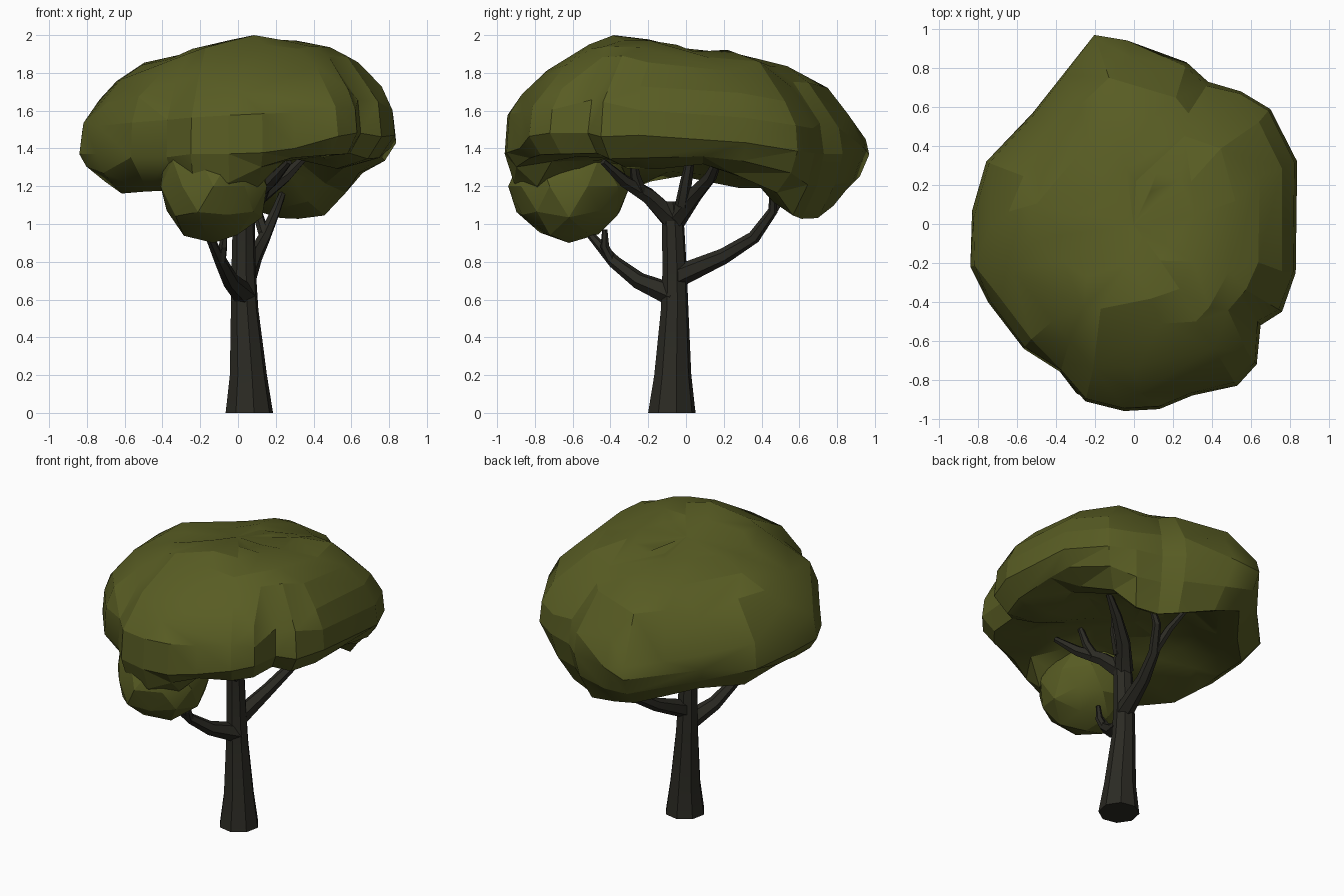
import bpy, bmesh, math, random
from mathutils import Vector, noise

if "Cube" in bpy.data.objects:
    bpy.data.objects.remove(bpy.data.objects["Cube"])

random.seed(4)


def material(name, rgb):
    m = bpy.data.materials.new(name)
    m.diffuse_color = (*rgb, 1)
    m.use_nodes = True
    m.node_tree.nodes["Principled BSDF"].inputs["Base Color"].default_value = m.diffuse_color
    return m


LEAF = material("olive leaf", (0.098, 0.108, 0.017))
BARK = material("dark bark", (0.024, 0.023, 0.017))


def finish(bm, name, mat, angle):
    bmesh.ops.recalc_face_normals(bm, faces=bm.faces)
    me = bpy.data.meshes.new(name)
    bm.to_mesh(me)
    bm.free()
    ob = bpy.data.objects.new(name, me)
    bpy.context.collection.objects.link(ob)
    me.materials.append(mat)
    bpy.ops.object.select_all(action='DESELECT')
    ob.select_set(True)
    bpy.context.view_layer.objects.active = ob
    bpy.ops.object.shade_smooth_by_angle(angle=math.radians(angle))
    return ob


def bridge(bm, rings):
    for a, b in zip(rings, rings[1:]):
        n = len(a)
        for i in range(n):
            j = (i + 1) % n
            bm.faces.new((a[i], a[j], b[j], b[i]))


def limb(name, path, sides=6):
    """Tapered tube through (x, y, z, radius) points."""
    bm = bmesh.new()
    pts = [Vector(p[:3]) for p in path]
    rings = []
    for i, p in enumerate(pts):
        d = (pts[min(i + 1, len(pts) - 1)] - pts[max(i - 1, 0)]).normalized()
        if name == "trunk":
            d = Vector((0, 0, 1))
        u = d.cross(Vector((0.2, 1, 0.1))).normalized()
        v = d.cross(u)
        rings.append([bm.verts.new(p + path[i][3] * (math.cos(t) * u + math.sin(t) * v))
                      for t in (math.tau * (k + .5) / sides for k in range(sides))])
    bridge(bm, rings)
    bm.faces.new(rings[0])
    bm.faces.new(rings[-1])
    return finish(bm, name, BARK, 25)


# trunk and branches
limb("trunk", [(.06, -.075, 0, .128), (.055, -.07, .2, .1), (.035, -.06, .55, .074),
               (.03, -.06, .75, .066), (.03, -.068, .98, .06), (.035, -.08, 1.12, .055)], 8)
BRANCHES = {
    "front_branch": [(.04, -.06, .62, .065), (-.04, -.25, .7, .045), (-.09, -.38, .8, .034),
                     (-.17, -.53, .97, .018)],
    "front_twig": [(-.09, -.39, .8, .026), (-.08, -.43, .88, .024), (-.07, -.43, .97, .014)],
    "back_branch": [(.04, -.05, .72, .06), (.09, .2, .83, .042), (.14, .36, .93, .034),
                    (.2, .46, 1.07, .026), (.25, .46, 1.2, .015)],
    "back_twig": [(.14, .37, .94, .03), (.1, .46, 1.07, .026), (.03, .55, 1.2, .015)],
    "upper_front_branch": [(.03, -.07, 1.02, .06), (.08, -.2, 1.15, .045),
                           (.18, -.33, 1.23, .034), (.27, -.44, 1.33, .018)],
    "upper_front_twig": [(.12, -.24, 1.17, .034), (.16, -.27, 1.26, .027), (.2, -.28, 1.36, .018)],
    "upper_right_branch": [(.03, -.06, 1.02, .06), (.12, .04, 1.15, .045),
                           (.25, .13, 1.25, .034), (.36, .18, 1.36, .018)],
    "upper_twig": [(.1, -.02, 1.1, .038), (.15, .0, 1.22, .032), (.18, .03, 1.38, .02)],
}
for key, path in BRANCHES.items():
    limb(key, path)

# canopy: outline seen from above with the height of the hanging rim (x, y, rim z)
OUTLINE = [(.83, .1, 1.32), (.84, .32, 1.28), (.7, .59, 1.17), (.55, .68, 1.04), (.38, .73, 1.03),
           (.27, .83, 1.04), (0, .93, 1.1), (-.2, .97, 1.15), (-.36, .78, 1.16), (-.52, .57, 1.19),
           (-.76, .33, 1.2), (-.82, .12, 1.24), (-.84, -.05, 1.25), (-.84, -.22, 1.22),
           (-.75, -.4, 1.17), (-.57, -.64, 1.18), (-.38, -.76, 1.18), (-.25, -.91, 1.1),
           (-.05, -.96, 1.08), (.13, -.95, 1.2), (.3, -.88, 1.32), (.53, -.83, 1.36),
           (.63, -.72, 1.36), (.65, -.52, 1.34), (.76, -.45, 1.29), (.83, -.25, 1.29)]
# dome profile: (share of outline, height)
DOME = [(.25, 1.92), (.42, 1.91), (.6, 1.87), (.76, 1.79), (.9, 1.66), (.985, 1.54), (1, 1.37)]


def crown(x, y, z):
    """Lean of the dome, with a front peak and a shoulder at the front right."""
    z += .05 * x - (.09 if y > 0 else .04) * y
    z += .05 * math.exp(-((x - .55) ** 2 + (y + .35) ** 2) / .06)
    return z + .07 * math.exp(-((x - .06) ** 2 + (y + .3) ** 2) / .05)


def undercut(x, y):
    """How far the right side slopes inwards beneath its widest line."""
    return max(0, math.cos(math.atan2(y, x) + .3)) ** 3


bm = bmesh.new()
rings = []
for f, z in DOME:
    j = .018 * (f < .97)
    ring = []
    for x, y, r in OUTLINE:
        px, py = x * f, y * f
        h = crown(px, py, z) if f < 1 else max(z, r + .06) + .1 * undercut(x, y)
        lump = .03 * noise.noise(Vector((px, py, h)) * 3.5) * (f < .97)
        ring.append(bm.verts.new((px + random.uniform(-j, j), py + random.uniform(-j, j),
                                  min(2, h + lump + random.uniform(-j, j) * .6))))
    rings.append(ring)
# hanging rim, then the underside rising gently to the middle
for f, mix, cut in ((.95, .55, .05), (.84, 1, .16), (.68, .8, .12), (.48, .25, .04), (.25, 0, 0)):
    ring = []
    for x, y, r in OUTLINE:
        g = f - cut * undercut(x, y)
        z = (1.4 if f > .5 else 1.36) * (1 - mix) + r * mix
        ring.append(bm.verts.new((x * g, y * g, z + random.uniform(-.012, .012))))
    rings.append(ring)
bridge(bm, rings)
for ring, z in ((rings[0], 1.93), (rings[-1], 1.36)):
    c = bm.verts.new((0, 0, z))
    for a, b in zip(ring, ring[1:] + ring[:1]):
        bm.faces.new((a, b, c))
bmesh.ops.triangulate(bm, faces=bm.faces)
canopy = finish(bm, "canopy", LEAF, 15)
dec = canopy.modifiers.new("facets", 'DECIMATE')
dec.ratio = .6

# rounded clump hanging at the front of the canopy
bm = bmesh.new()
bmesh.ops.create_icosphere(bm, subdivisions=2, radius=1)
for v in bm.verts:
    k = 1 + random.uniform(-.05, .05)
    v.co = Vector((-.13, -.62, 1.2)) + k * Vector((.29 * v.co.x, .32 * v.co.y, .3 * v.co.z))
finish(bm, "front_clump", LEAF, 20)
